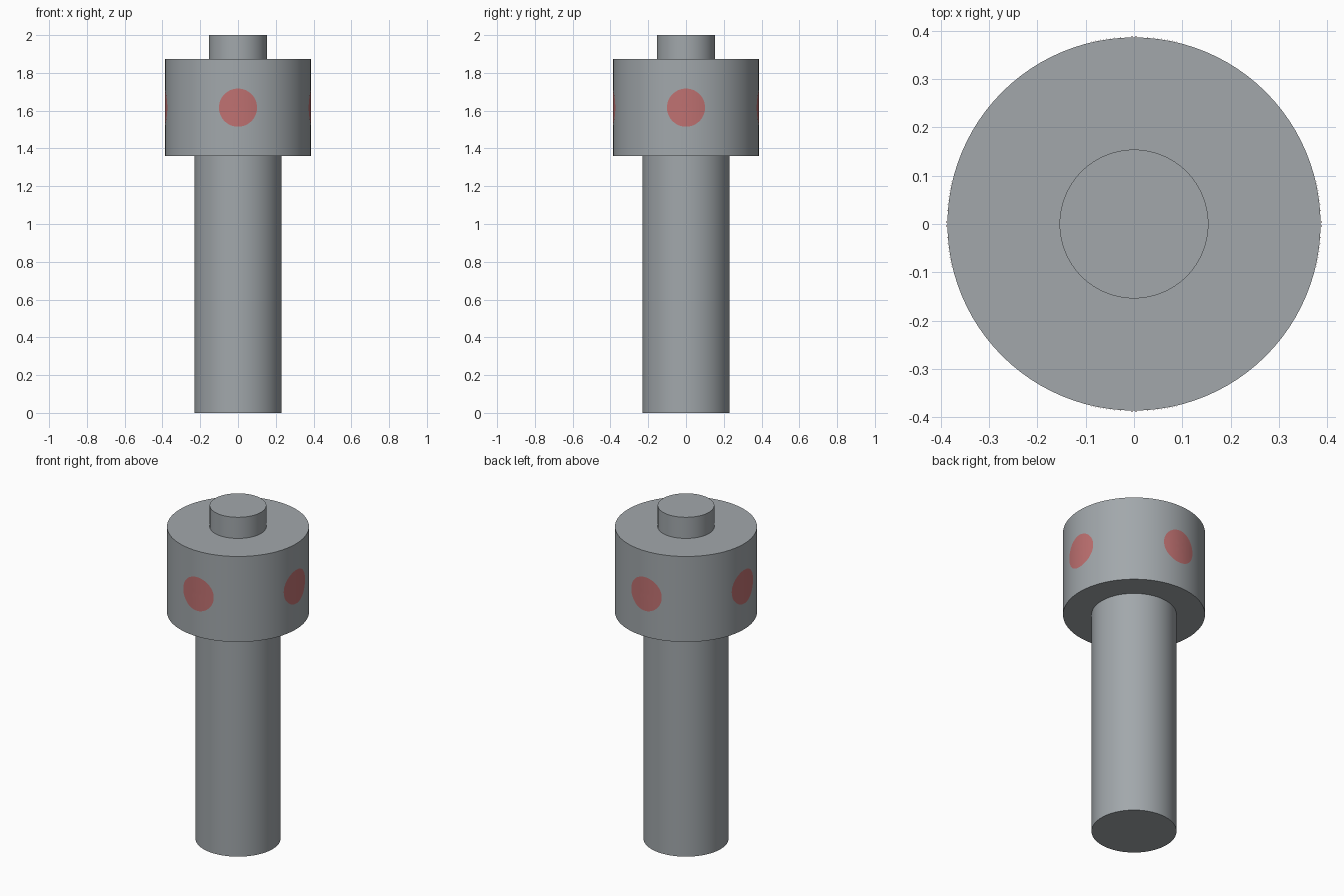
import bpy, bmesh, math

if "Cube" in bpy.data.objects:
    bpy.data.objects.remove(bpy.data.objects["Cube"])

SEGMENTS = 96


def material(name, rgb):
    m = bpy.data.materials.new(name)
    m.diffuse_color = (*rgb, 1.0)
    m.use_nodes = True
    m.node_tree.nodes["Principled BSDF"].inputs["Base Color"].default_value = m.diffuse_color
    return m


grey = material("steel grey", (0.36, 0.39, 0.41))
red = material("muted red", (0.52, 0.165, 0.165))


def smooth(obj):
    bpy.ops.object.select_all(action='DESELECT')
    obj.select_set(True)
    bpy.context.view_layer.objects.active = obj
    bpy.ops.object.shade_smooth_by_angle(angle=math.radians(30))


def cylinder(name, radius, z0, z1):
    bpy.ops.mesh.primitive_cylinder_add(vertices=SEGMENTS, radius=radius, depth=z1 - z0,
                                        location=(0, 0, (z0 + z1) / 2))
    obj = bpy.context.object
    obj.name = name
    obj.data.materials.append(grey)
    smooth(obj)


def curved_spot(name, angle, radius, surface, z, rings=5, sides=48):
    """Thin round patch wrapped onto the cylinder surface."""
    bm = bmesh.new()

    def point(r, t):
        u, v = r * math.cos(t), r * math.sin(t)
        a = angle + math.asin(u / surface)
        return bm.verts.new((surface * math.cos(a), surface * math.sin(a), z + v))

    centre = point(0, 0)
    loops = [[point(radius * k / rings, math.tau * i / sides) for i in range(sides)]
             for k in range(1, rings + 1)]
    for i in range(sides):
        j = (i + 1) % sides
        bm.faces.new((centre, loops[0][i], loops[0][j]))
        for a, b in zip(loops, loops[1:]):
            bm.faces.new((a[i], b[i], b[j], a[j]))
    mesh = bpy.data.meshes.new(name)
    bm.to_mesh(mesh)
    bm.free()
    obj = bpy.data.objects.new(name, mesh)
    bpy.context.collection.objects.link(obj)
    mesh.materials.append(red)
    smooth(obj)


# Stacked round body
cylinder("shaft", 0.231, 0.0, 1.36)
cylinder("head", 0.386, 1.36, 1.873)
cylinder("top_cap", 0.154, 1.873, 2.0)

# Four round spots around the head
for n, side in enumerate(("right", "back", "left", "front")):
    curved_spot("spot_" + side, n * math.pi / 2, 0.101, 0.3875, 1.616)
